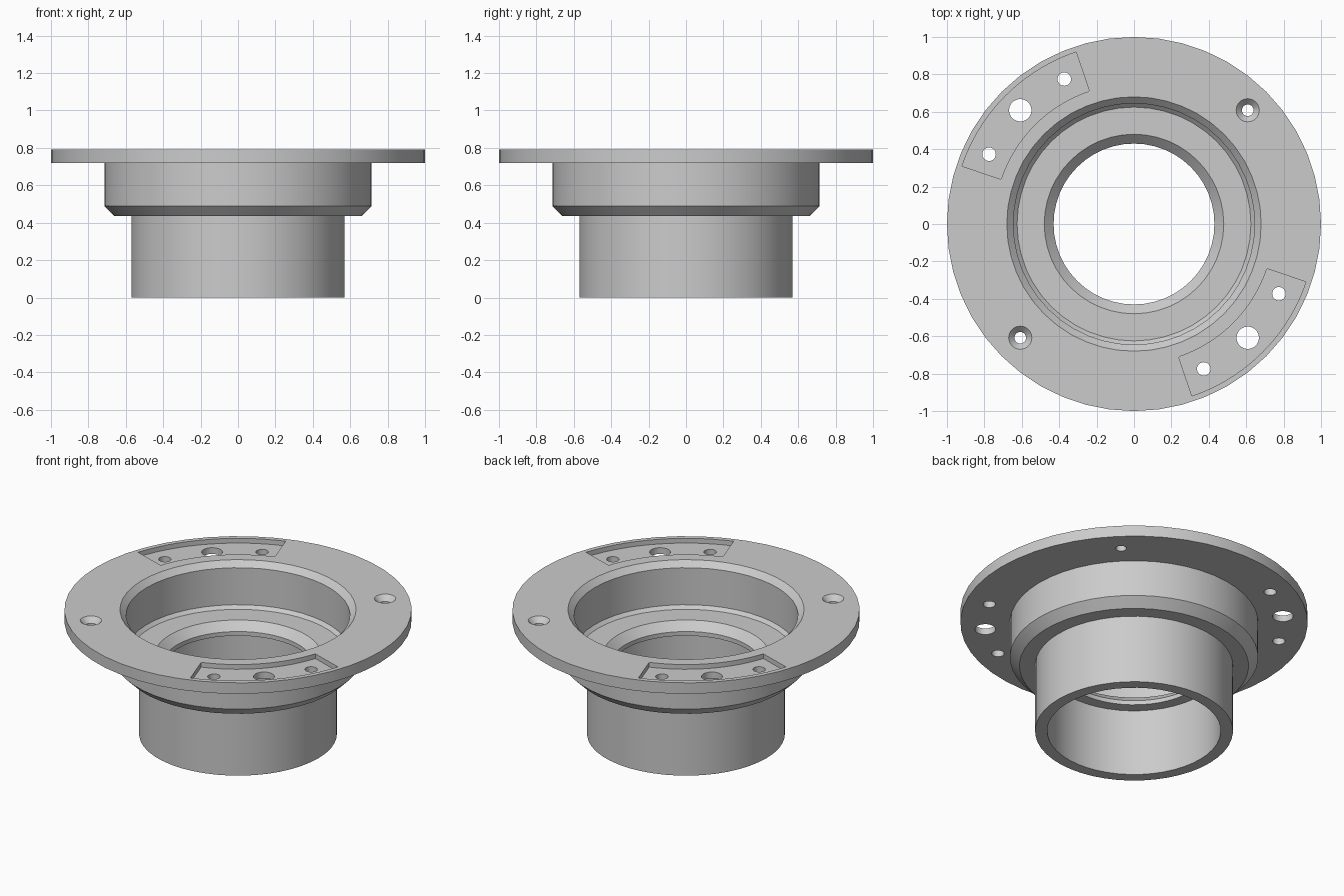
import bpy, bmesh
from math import sin, cos, radians, pi

if "Cube" in bpy.data.objects:
    bpy.data.objects.remove(bpy.data.objects["Cube"])


def make_object(name, bm):
    bmesh.ops.recalc_face_normals(bm, faces=bm.faces)
    mesh = bpy.data.meshes.new(name)
    bm.to_mesh(mesh)
    bm.free()
    ob = bpy.data.objects.new(name, mesh)
    bpy.context.collection.objects.link(ob)
    return ob


def lathe(name, profile, segments, centre=(0, 0)):
    """Spin an (r, z) profile; points with r = 0 are avoided, ends are closed by the caller."""
    bm = bmesh.new()
    rings = [[bm.verts.new((centre[0] + r * cos(2 * pi * i / segments),
                            centre[1] + r * sin(2 * pi * i / segments), z))
              for i in range(segments)] for r, z in profile]
    return bm, rings


def bridge(bm, a, b):
    n = len(a)
    for i in range(n):
        j = (i + 1) % n
        bm.faces.new((a[i], a[j], b[j], b[i]))


def ring_body(name, profile, segments):
    bm, rings = lathe(name, profile, segments)
    for k in range(len(rings)):
        bridge(bm, rings[k], rings[(k + 1) % len(rings)])
    return make_object(name, bm)


def plug(name, profile, centre, segments=24):
    bm, rings = lathe(name, profile, segments, centre)
    for a, b in zip(rings, rings[1:]):
        bridge(bm, a, b)
    bm.faces.new(rings[0])
    bm.faces.new(rings[-1])
    return make_object(name, bm)


def sector(name, r0, r1, mid, half, z0, z1, steps=14):
    angles = [radians(mid - half + 2 * half * i / steps) for i in range(steps + 1)]
    outline = [(r1 * cos(a), r1 * sin(a)) for a in angles]
    outline += [(r0 * cos(a), r0 * sin(a)) for a in reversed(angles)]
    bm = bmesh.new()
    face = bm.faces.new([bm.verts.new((x, y, z0)) for x, y in outline])
    up = bmesh.ops.extrude_face_region(bm, geom=[face])
    bmesh.ops.translate(bm, vec=(0, 0, z1 - z0),
                        verts=[v for v in up["geom"] if isinstance(v, bmesh.types.BMVert)])
    return make_object(name, bm)


def polar(r, deg):
    return r * cos(radians(deg)), r * sin(radians(deg))


# Flanged body: outside going up, then inside going down
TOP = 0.79
body = ring_body("flange_body", [
    (0.57, 0), (0.57, 0.435), (0.66, 0.435), (0.715, 0.49), (0.715, 0.72),
    (1.0, 0.72), (1.0, TOP), (0.68, TOP), (0.645, 0.755), (0.645, 0.52),
    (0.625, 0.50), (0.48, 0.50), (0.43, 0.45), (0.43, 0.423), (0.50, 0.423),
    (0.50, 0)], 48)

# Cutters: recessed pads with three holes, and countersunk screw holes
pads, holes = [], []
for mid in (135, 315):
    pads.append(sector("pad_cutter", 0.75, 0.97, mid, 26.4, TOP - 0.03, 0.9))
    for offset, r in ((-19.3, 0.036), (0, 0.06), (19.3, 0.036)):
        holes.append(plug("hole_cutter", [(r, 0.6), (r, 0.9)], polar(0.86, mid + offset)))
    holes.append(plug("screw_cutter", [(0.031, 0.6), (0.031, TOP - 0.032),
                                       (0.062, TOP), (0.062, 0.9)], polar(0.86, mid - 90)))

bpy.context.view_layer.objects.active = body
for cutter in pads + holes:
    cutter.hide_render = True
    mod = body.modifiers.new("cut", "BOOLEAN")
    mod.operation = "DIFFERENCE"
    mod.solver = "EXACT"
    mod.object = cutter
    bpy.ops.object.modifier_apply(modifier=mod.name)
    bpy.data.objects.remove(cutter, do_unlink=True)

# Smooth the round walls, keep the machined edges sharp
bpy.ops.object.select_all(action="DESELECT")
body.select_set(True)
bpy.context.view_layer.objects.active = body
bpy.ops.object.shade_smooth_by_angle(angle=radians(30))
